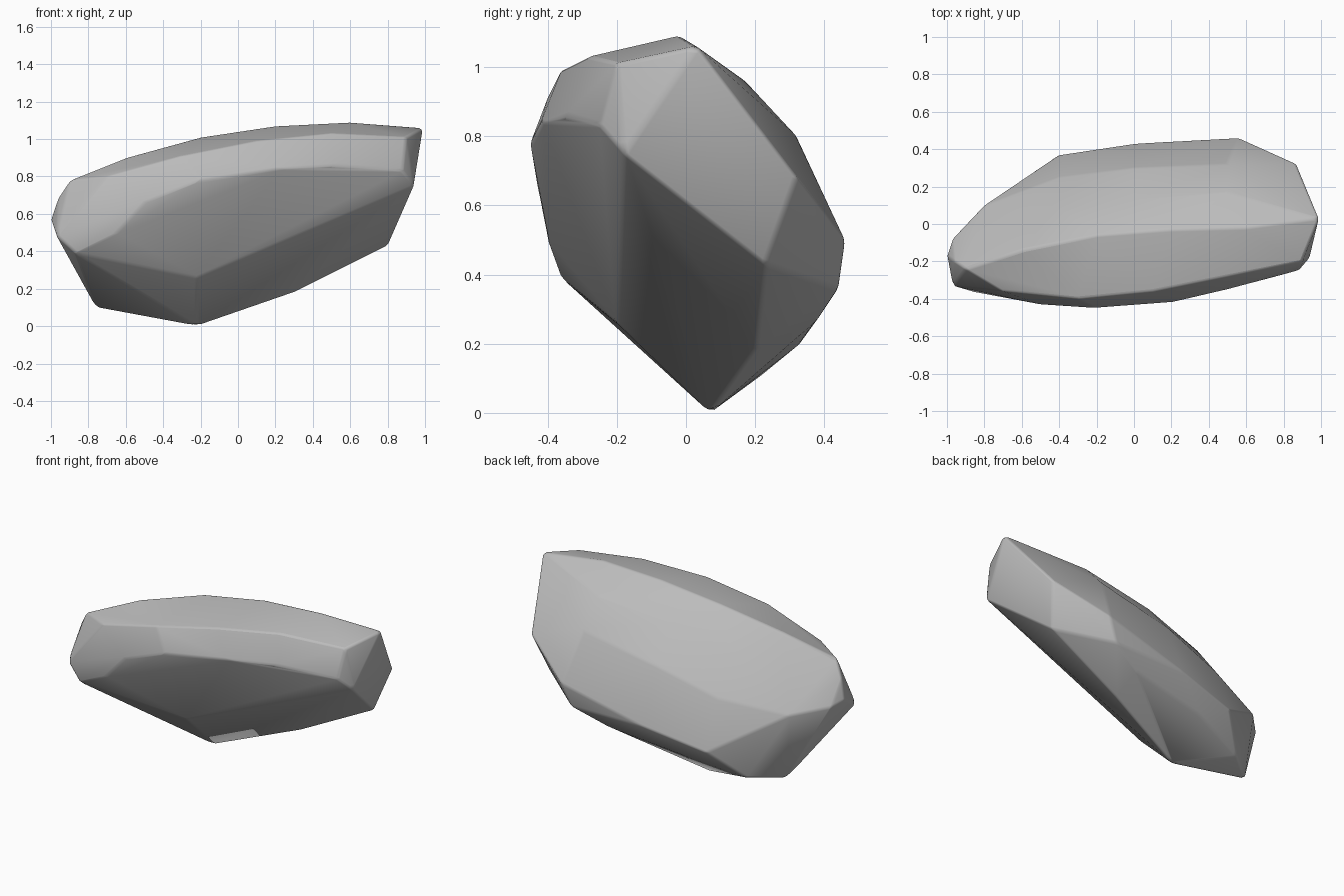
import bpy
import bmesh
import math

# Remove the default cube only
cube = bpy.data.objects.get("Cube")
if cube:
    bpy.data.objects.remove(cube, do_unlink=True)


def make_material(name, level):
    """One flat grey stone colour."""
    material = bpy.data.materials.new(name)
    material.use_nodes = True
    colour = (level, level, level, 1.0)
    material.diffuse_color = colour
    material.node_tree.nodes["Principled BSDF"].inputs["Base Color"].default_value = colour
    return material


# Crest running along the top
crest = [(.99, .03, 1.06), (.6, -.02, 1.09), (.2, -.03, 1.07),
         (-.2, -.06, 1.01), (-.6, -.14, .9), (-.9, -.24, .78)]

# Upper front shoulder and overhanging front lip
shoulder = [(.9, -.2, 1.01), (.5, -.28, 1.03), (.1, -.36, .99),
            (-.3, -.4, .91), (-.7, -.36, .8)]
lip = [(.88, -.25, .83), (.5, -.35, .86), (.2, -.42, .84),
       (-.2, -.45, .78), (-.5, -.43, .66), (-.65, -.4, .5)]

# Blunt end on the low side
blunt_end = [(-1, -.17, .57), (-.97, -.33, .48), (-.96, -.2, .69),
             (-.87, -.36, .39), (-.97, -.08, .55), (-.8, .1, .52),
             (-.76, .07, .1)]

# Sloping end on the high side
sloping_end = [(.94, -.18, .75), (.8, .23, .43), (.87, .32, .68)]

# Keel point and the lower edges that rise from it
underside = [(-.22, .07, 0), (.3, .2, .18), (-.22, -.2, .26),
             (-.58, .22, .11), (-.2, .33, .2), (.3, .38, .27)]

# Broad rounded back
back = [(-.4, .37, .28), (0, .43, .36), (.56, .46, .5), (.5, .44, .36),
        (.5, .17, .96), (.5, .32, .8), (0, .13, .9), (0, .3, .7),
        (-.4, .25, .58), (-.4, .08, .8)]

# Wrap one closed skin around all the corner points
mesh = bpy.data.meshes.new("boulder")
bm = bmesh.new()
for part in (crest, shoulder, lip, blunt_end, sloping_end, underside, back):
    for corner in part:
        bm.verts.new(corner)
hull = bmesh.ops.convex_hull(bm, input=bm.verts)
unused = {g for g in hull["geom_interior"] + hull["geom_unused"]
          if isinstance(g, bmesh.types.BMVert)}
bmesh.ops.delete(bm, geom=list(unused), context="VERTS")
bmesh.ops.recalc_face_normals(bm, faces=bm.faces)
bm.to_mesh(mesh)
bm.free()

boulder = bpy.data.objects.new("boulder", mesh)
bpy.context.collection.objects.link(boulder)
mesh.materials.append(make_material("stone grey", .5))

# Worn, softly rounded edges
bevel = boulder.modifiers.new("worn edges", "BEVEL")
bevel.width = .035
bevel.segments = 3
bevel.limit_method = "ANGLE"
bevel.angle_limit = math.radians(12)

# Smooth shading that keeps the sharpest edges crisp
bpy.ops.object.select_all(action="DESELECT")
boulder.select_set(True)
bpy.context.view_layer.objects.active = boulder
bpy.ops.object.shade_smooth_by_angle(angle=math.radians(50))
